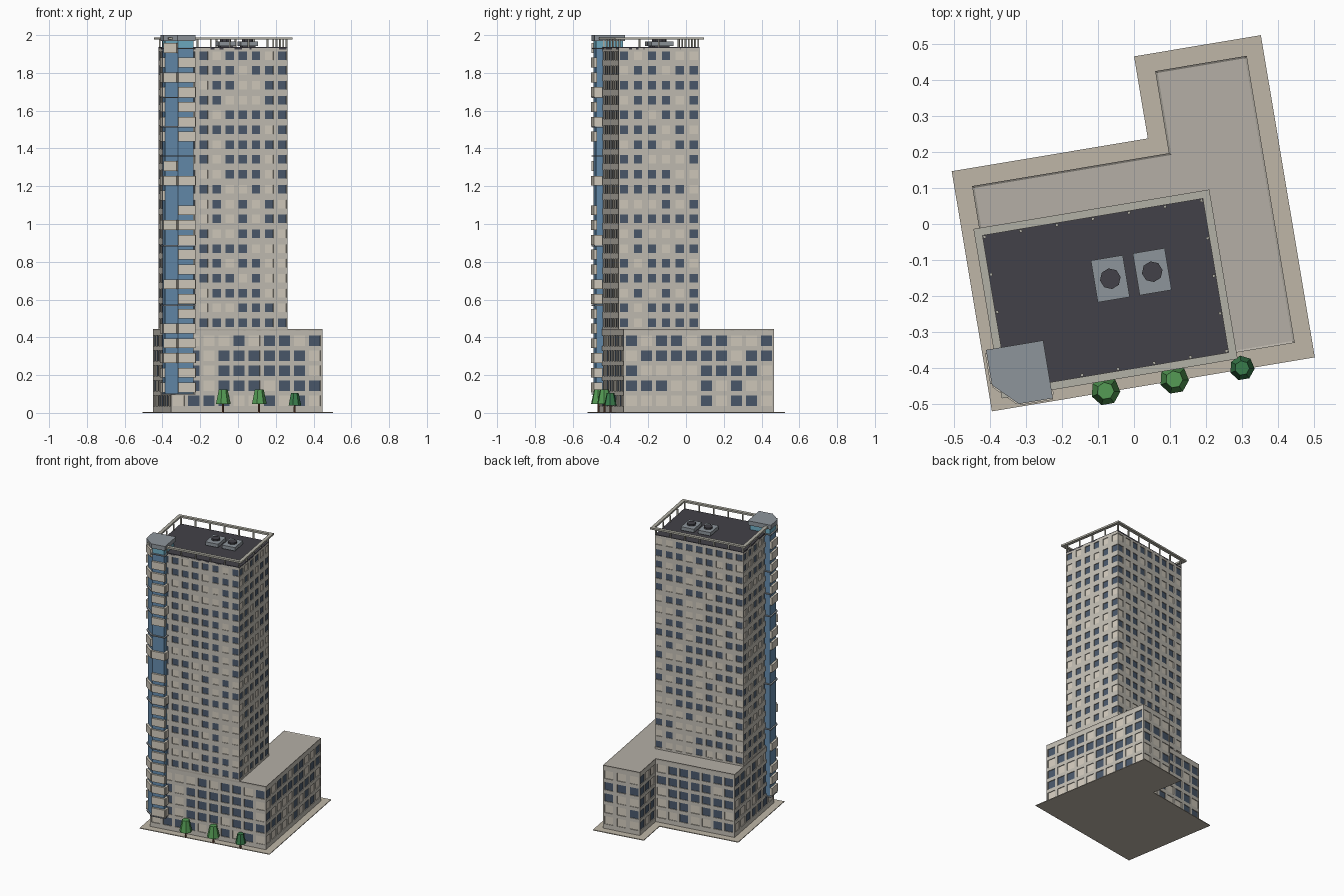
import bpy, bmesh, math, random
from mathutils import Vector

if "Cube" in bpy.data.objects:
    bpy.data.objects.remove(bpy.data.objects["Cube"])

random.seed(4)
ROT = math.radians(9.5)   # whole building is turned on its plot


def mat(name, r, g, b):
    m = bpy.data.materials.new(name)
    m.diffuse_color = (r, g, b, 1)
    m.use_nodes = True
    m.node_tree.nodes["Principled BSDF"].inputs["Base Color"].default_value = m.diffuse_color
    return m


WALL = mat("wall", .55, .52, .46)
DARK = mat("dark_window", .07, .10, .15)
BLIND = mat("blind_window", .66, .61, .52)
PAVE = mat("paving", .52, .47, .39)
ROOF = mat("roof_grey", .46, .43, .38)
TAR = mat("tar", .055, .053, .065)
GLASS = mat("blue_glass", .13, .26, .42)
CROWN = mat("crown_glass", .16, .42, .55)
METAL = mat("metal", .27, .30, .33)
RAIL = mat("rail", .45, .44, .38)
LEAF = mat("leaf", .09, .33, .09)
LEAF2 = mat("leaf_dark", .04, .20, .07)
BARK = mat("bark", .16, .07, .04)


def finish(bm, name, *mats):
    me = bpy.data.meshes.new(name)
    bm.to_mesh(me)
    bm.free()
    ob = bpy.data.objects.new(name, me)
    for m in mats:
        me.materials.append(m)
    ob.rotation_euler.z = ROT
    bpy.context.collection.objects.link(ob)
    return ob


def add_prism(bm, pts, z0, z1):
    f = bm.faces.new([bm.verts.new((x, y, z0)) for x, y in pts])
    ext = bmesh.ops.extrude_face_region(bm, geom=[f])["geom"]
    bmesh.ops.translate(bm, vec=(0, 0, z1 - z0),
                        verts=[v for v in ext if isinstance(v, bmesh.types.BMVert)])
    f.normal_flip()
    top = [g for g in ext if isinstance(g, bmesh.types.BMFace)]
    bmesh.ops.recalc_face_normals(bm, faces=bm.faces)
    return top


def rect(x0, x1, y0, y1):
    return [(x0, y0), (x1, y0), (x1, y1), (x0, y1)]


def prism(name, pts, z0, z1, m):
    bm = bmesh.new()
    add_prism(bm, pts, z0, z1)
    return finish(bm, name, m)


def cone(name, x, y, z0, z1, r0, r1, n, m):
    bm = bmesh.new()
    bmesh.ops.create_cone(bm, cap_ends=True, segments=n, radius1=r0, radius2=r1, depth=z1 - z0)
    bmesh.ops.translate(bm, vec=(x, y, (z0 + z1) / 2), verts=bm.verts)
    return finish(bm, name, m)


def breaks(lo, hi, centres, size):
    return [lo] + [c + s * size / 2 for c in centres for s in (-1, 1)] + [hi]


def walls(name, outline, cols, z0, z1, rows, margin, w, h, depth=.005):
    """Facades split into a grid, every window cell recessed."""
    bm = bmesh.new()
    for i, n in enumerate(cols):
        p, q = Vector(outline[i]), Vector(outline[(i + 1) % len(outline)])
        L = (q - p).length
        d = (q - p) / L
        inward = Vector((-d.y, d.x)) * depth
        us = breaks(0, L, [margin + k * (L - 2 * margin) / (n - 1) for k in range(n)], w)
        zs = breaks(z0, z1, rows, h)

        def quad(corners, idx=0):
            vs = []
            for u, z, inn in corners:
                c = p + d * u + inward * inn
                vs.append(bm.verts.new((c.x, c.y, z)))
            bm.faces.new(vs).material_index = idx

        for a in range(len(us) - 1):
            for b in range(len(zs) - 1):
                c = [(us[a], zs[b]), (us[a + 1], zs[b]), (us[a + 1], zs[b + 1]), (us[a], zs[b + 1])]
                if a % 2 and b % 2:
                    quad([(*k, 1) for k in c], 2 if random.random() < .36 else 1)
                    for e in range(4):
                        s, t = c[e], c[(e + 1) % 4]
                        quad([(*s, 0), (*t, 0), (*t, 1), (*s, 1)])
                else:
                    quad([(*k, 0) for k in c])
    bmesh.ops.remove_doubles(bm, verts=bm.verts, dist=1e-5)
    finish(bm, name, WALL, DARK, BLIND)


# paved plot
prism("paved_base", [(-.475, -.448), (.434, -.448), (.434, .459), (.077, .459), (.077, .228), (-.475, .228)],
      0, .005, PAVE)

# L-shaped podium with a low parapet
podium = [(-.426, -.399), (.386, -.399), (.386, .409), (.128, .409), (.128, .178), (-.426, .178)]
walls("podium_walls", podium, [10, 10, 3, 3, 7, 7], .004, .435,
      [.064 + .0793 * i for i in range(5)], .041, .06, .055)
bm = bmesh.new()
top = add_prism(bm, podium, .434, .445)
bmesh.ops.inset_region(bm, faces=top, thickness=.006, depth=-.004, use_even_offset=True)
finish(bm, "podium_roof", ROOF)

# tower
walls("tower_walls", rect(-.42, .2, -.395, .038), [9, 6, 9, 6], .438, 1.932,
      [.477 + .0786 * i for i in range(19)], .029, .045, .045)
prism("tower_roof", rect(-.42, .2, -.395, .038), 1.925, 1.936, TAR)

# roof rail ring on posts
bm = bmesh.new()
for r in (rect(-.442, .222, -.417, -.395), rect(-.442, .222, .038, .06),
          rect(-.442, -.42, -.395, .038), rect(.2, .222, -.395, .038)):
    add_prism(bm, r, 1.976, 1.988)
finish(bm, "roof_rail", RAIL)
bm = bmesh.new()
spots = [(-.415 + i * .61 / 6, y) for i in range(7) for y in (-.39, .033)]
spots += [(x, -.39 + i * .423 / 4) for i in range(1, 4) for x in (-.415, .195)]
for x, y in spots:
    add_prism(bm, rect(x - .004, x + .004, y - .004, y + .004), 1.934, 1.978)
finish(bm, "rail_posts", RAIL)

# rooftop cooling units
for i, x in enumerate((-.09, .028)):
    prism(f"cooling_unit_{i}", rect(x - .045, x + .045, -.198, -.08), 1.942, 1.966, METAL)
    prism(f"cooling_feet_{i}", rect(x - .035, x + .035, -.18, -.1), 1.934, 1.943, TAR)
    cone(f"cooling_fan_{i}", x, -.139, 1.965, 1.978, .029, .029, 8, TAR)

# glazed corner bay with chamfered corner
cap = [(-.463, -.277), (-.463, -.376), (-.398, -.44), (-.302, -.44), (-.302, -.277)]
body = [(-.453, -.287), (-.453, -.372), (-.394, -.43), (-.312, -.43), (-.312, -.287)]
prism("bay_glass", body, .1, 1.935, GLASS)
prism("bay_crown_glass", body, 1.934, 1.972, CROWN)
prism("bay_cap", cap, 1.97, 2.0, METAL)
bm = bmesh.new()
for z in (.1, .57, .885, 1.36, 1.515, 1.67, 1.93):
    add_prism(bm, cap, z - .003, z + .003)
finish(bm, "bay_ledges", METAL)

# balcony panels: L = chamfer, R = front, F = both, N = none
pattern = "LRFRRRRNLFNRFRRRFRRFFFRR"[::-1]
bm = bmesh.new()


def panel(p, q, z):
    p, q = Vector(p), Vector(q)
    d = (q - p).normalized()
    o = Vector((d.y, -d.x))
    add_prism(bm, [p - o * .002, q - o * .002, q + o * .014, p + o * .014], z - .026, z + .026)


for k, s in enumerate(pattern):
    z = .134 + .0782 * k
    if s in "LF":
        panel(body[1], body[2], z)
    if s in "RF":
        panel(body[2], (body[3][0] + .01, body[3][1]), z)
        if random.random() < .6:
            panel(body[3], (body[3][0], -.397), z)
    if random.random() < .6:
        panel(body[0], body[1], z)
finish(bm, "bay_panels", BLIND)

# street trees
for i, (x, s, m) in enumerate(((-.1545, 1, LEAF), (.039, 1, LEAF), (.23, .85, LEAF2))):
    cone(f"tree_trunk_{i}", x, -.444, 0, .06 * s, .006, .005, 6, BARK)
    cone(f"tree_crown_{i}", x, -.444, .046 * s, .125 * s, .041 * s, .024 * s, 7, m)
